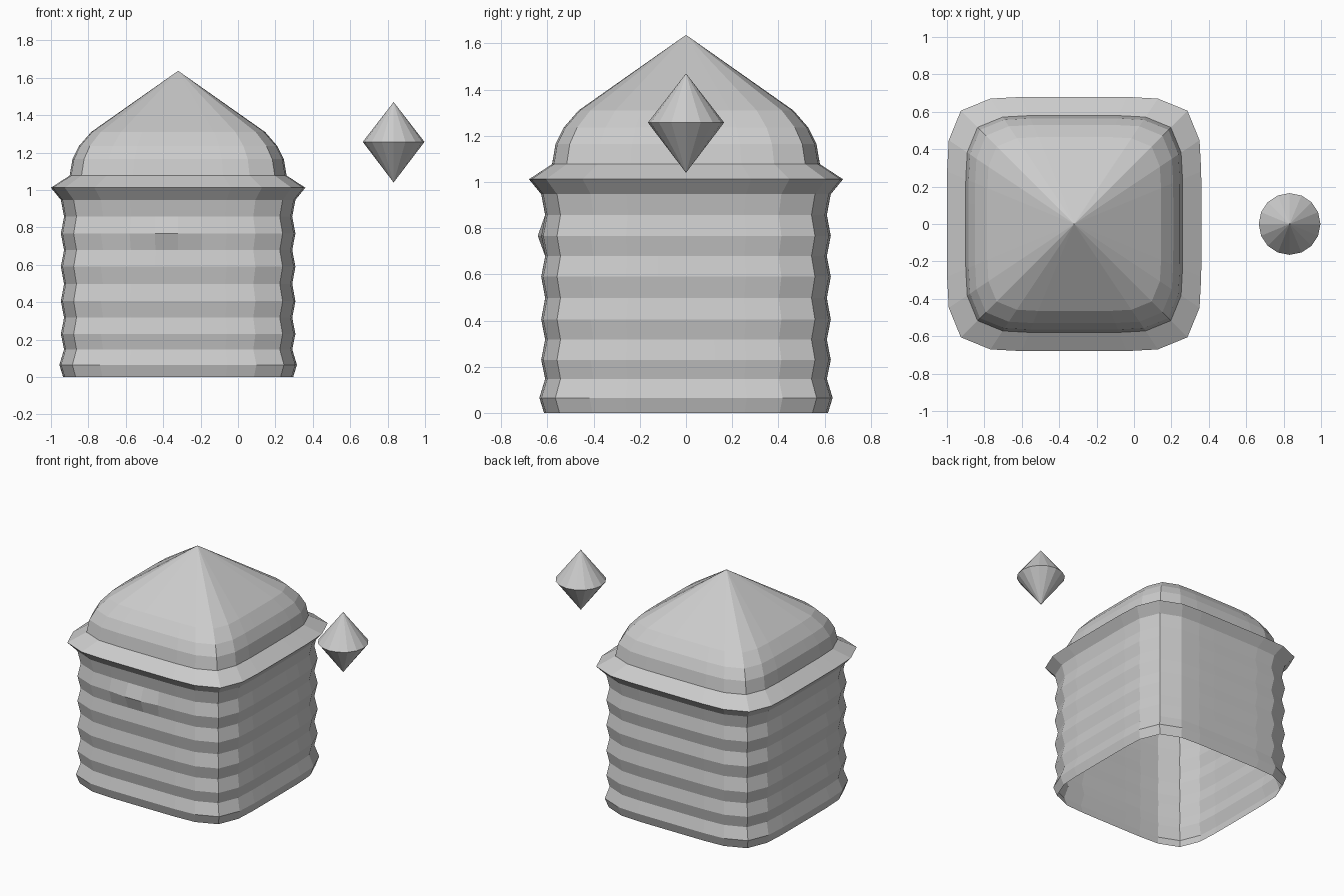
import bpy, math

if "Cube" in bpy.data.objects:
    bpy.data.objects.remove(bpy.data.objects["Cube"])

CX = -0.32


def rounded_square(r, n, power):
    """Ring of n points; power 2 is a circle, higher is boxier."""
    pts = []
    for i in range(n):
        a = 2 * math.pi * i / n
        c, s = math.cos(a), math.sin(a)
        k = r / (abs(c) ** power + abs(s) ** power) ** (1 / power)
        pts.append((k * c, k * s))
    return pts


def lathe(name, profile, x, n, power):
    """Stack rings along a (radius, z) profile; radius 0 makes a tip."""
    verts, faces, rings = [], [], []
    for r, z in profile:
        pts = rounded_square(r, n, power) if r > 0 else [(0, 0)]
        start = len(verts)
        verts += [(px, py, z) for px, py in pts]
        rings.append([start + (i if r > 0 else 0) for i in range(n)])
    for lo, hi in zip(rings, rings[1:]):
        for i in range(n):
            j = (i + 1) % n
            faces.append(list(dict.fromkeys((lo[i], lo[j], hi[j], hi[i]))))
    mesh = bpy.data.meshes.new(name)
    mesh.from_pydata(verts, [], faces)
    obj = bpy.data.objects.new(name, mesh)
    obj.location.x = x
    bpy.context.collection.objects.link(obj)
    return obj


# Rippled wall, open underneath
ridges = [0.065, 0.23, 0.405, 0.59, 0.767, 0.947]
wall = [(0.615, 0)]
for k, z in enumerate(ridges):
    wall.append((0.635 if k == 0 else 0.627, z))
    if k < len(ridges) - 1:
        wall.append((0.61, (z + ridges[k + 1]) / 2))
body = lathe("rippled_wall", wall, CX, 32, 6)

# Small bulge on the front of one ridge
for v in body.data.vertices:
    if abs(v.co.z - 0.767) < 0.01 and v.co.y < -0.5 and -0.2 < v.co.x < 0.05:
        v.co.y -= 0.015

# Projecting ledge and domed roof with a pointed top
lathe("ledge", [(0.627, 0.947), (0.68, 1.012), (0.58, 1.077)], CX, 32, 6)
lathe("roof", [(0.58, 1.077), (0.565, 1.165), (0.53, 1.235),
               (0.465, 1.31), (0, 1.637)], CX, 32, 6)

# Floating double cone
lathe("floating_gem", [(0, 1.04), (0.165, 1.257), (0, 1.47)], 0.832, 16, 2)
